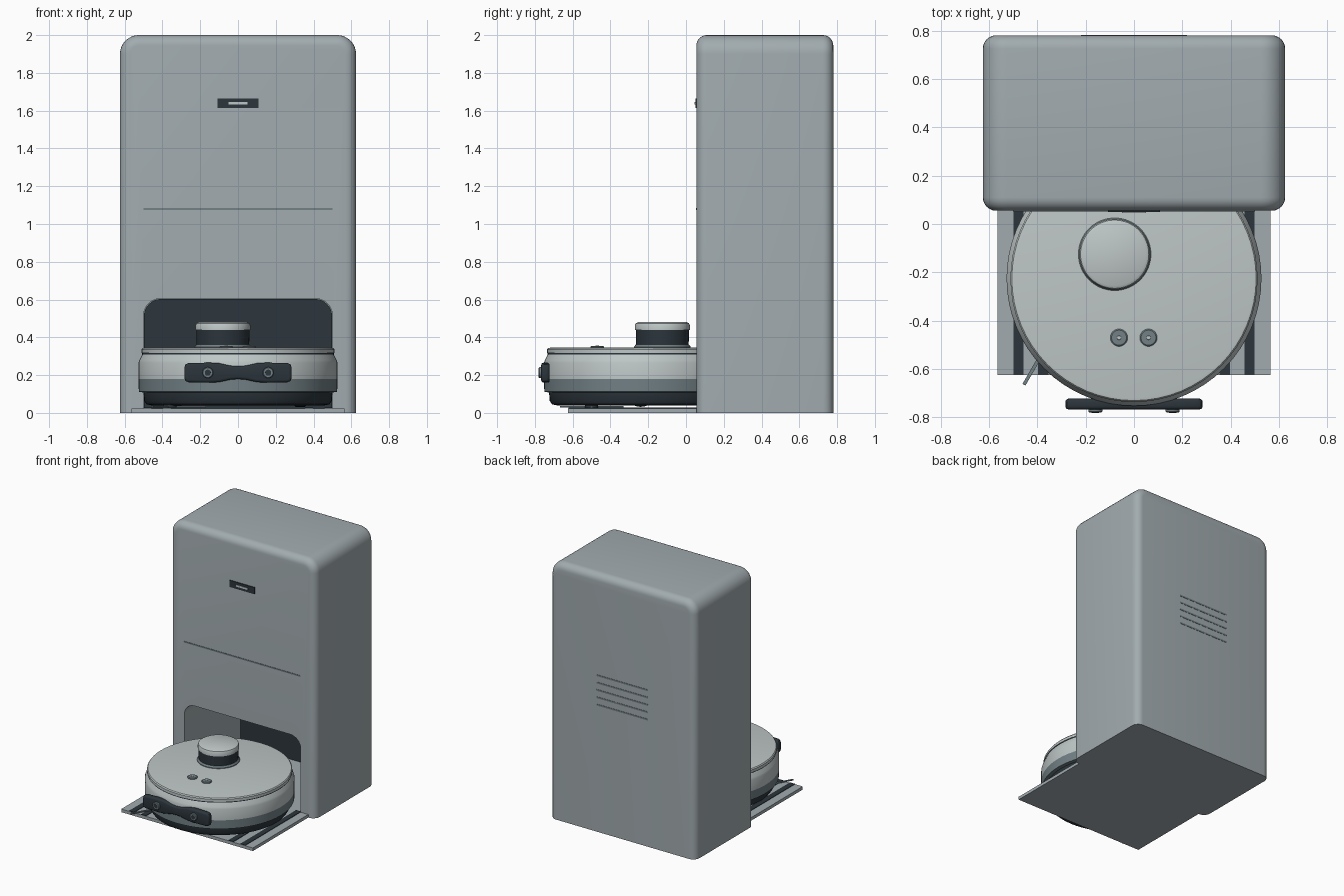
import bpy, bmesh
from math import pi, sin, cos, radians
from mathutils import Matrix, Vector

if "Cube" in bpy.data.objects:
    bpy.data.objects.remove(bpy.data.objects["Cube"])


def material(name, rgb):
    m = bpy.data.materials.new(name)
    m.diffuse_color = (*rgb, 1)
    m.use_nodes = True
    m.node_tree.nodes["Principled BSDF"].inputs["Base Color"].default_value = m.diffuse_color
    return m


BODY = material("body_grey", (0.36, 0.41, 0.43))
LIGHT = material("light_grey", (0.52, 0.57, 0.57))
MID = material("mid_grey", (0.17, 0.22, 0.24))
DARK = material("dark_trim", (0.025, 0.036, 0.045))


def finish(name, bm, mat, smooth=True):
    bmesh.ops.recalc_face_normals(bm, faces=bm.faces[:])
    me = bpy.data.meshes.new(name)
    bm.to_mesh(me)
    bm.free()
    ob = bpy.data.objects.new(name, me)
    bpy.context.collection.objects.link(ob)
    me.materials.append(mat)
    if smooth:
        smooth_object(ob)
    return ob


def smooth_object(ob):
    bpy.ops.object.select_all(action='DESELECT')
    ob.select_set(True)
    bpy.context.view_layer.objects.active = ob
    bpy.ops.object.shade_smooth_by_angle(angle=radians(35))


def box(name, x, y, z, mat, turn=0, pivot=(0, 0, 0)):
    """Box from (min, max) ranges, optionally turned about a vertical pivot."""
    bm = bmesh.new()
    bmesh.ops.create_cube(bm, size=1)
    for v in bm.verts:
        v.co = Vector([a + (b - a) * (c + 0.5) for (a, b), c in zip((x, y, z), v.co)])
    if turn:
        bmesh.ops.rotate(bm, verts=bm.verts[:], cent=pivot, matrix=Matrix.Rotation(turn, 3, 'Z'))
    return finish(name, bm, mat, False)


def prism(name, outline, y0, y1, mat, bevel=0, segs=5, open_base=False, smooth=True):
    """XZ outline extruded along y, with rounded front and back rims."""
    bm = bmesh.new()
    face = bm.faces.new([bm.verts.new((x, y0, z)) for x, z in outline])
    ext = bmesh.ops.extrude_face_region(bm, geom=[face])
    for v in ext["geom"]:
        if isinstance(v, bmesh.types.BMVert):
            v.co.y = y1
    if bevel:
        base = min(z for _, z in outline)
        rims = [e for e in bm.edges if abs(e.verts[0].co.y - e.verts[1].co.y) < 1e-6
                and not (open_base and all(abs(v.co.z - base) < 1e-6 for v in e.verts))]
        bmesh.ops.bevel(bm, geom=rims, offset=bevel, segments=segs, profile=0.5, affect='EDGES')
    return finish(name, bm, mat, smooth)


def arch(hw, z0, z1, r, n=8):
    """Rectangle outline with rounded top corners."""
    right = [(hw - r + r * cos(a), z1 - r + r * sin(a)) for a in (pi / 2 * i / n for i in range(n + 1))]
    return [(hw, z0)] + right + [(-x, z) for x, z in reversed(right)] + [(-hw, z0)]


def lathe(name, profile, loc, mat, axis='Z', segs=64):
    """Closed solid of revolution from (radius, height) points."""
    bm = bmesh.new()
    rings = [[bm.verts.new((r * cos(2 * pi * i / segs), r * sin(2 * pi * i / segs), h))
              for i in range(segs)] for r, h in profile]
    for a, b in zip(rings, rings[1:]):
        for i in range(segs):
            j = (i + 1) % segs
            bm.faces.new((a[i], a[j], b[j], b[i]))
    bm.faces.new(rings[0])
    bm.faces.new(rings[-1])
    turn = {'Z': Matrix(), 'X': Matrix.Rotation(pi / 2, 4, 'Y'), 'Y': Matrix.Rotation(pi / 2, 4, 'X')}[axis]
    bmesh.ops.transform(bm, matrix=Matrix.Translation(loc) @ turn, verts=bm.verts[:])
    return finish(name, bm, mat)


# Dock tower with a docking alcove cut into its front
tower = prism("dock_tower", arch(0.625, 0, 2, 0.1), 0.055, 0.78, BODY, 0.055, 6, open_base=True)
cutter = prism("alcove_cutter", arch(0.5, 0.02, 0.605, 0.09), -0.1, 0.75, BODY)
mod = tower.modifiers.new("alcove", 'BOOLEAN')
mod.object, mod.operation, mod.solver = cutter, 'DIFFERENCE', 'EXACT'
bpy.context.view_layer.objects.active = tower
bpy.ops.object.modifier_apply(modifier=mod.name)
bpy.data.objects.remove(cutter)
smooth_object(tower)
prism("alcove_back_panel", arch(0.498, 0.021, 0.603, 0.09), 0.742, 0.752, DARK)

# Front display, lid seam and rear vents
box("display_panel", (-0.108, 0.108), (0.049, 0.06), (1.613, 1.665), DARK)
box("display_light", (-0.05, 0.05), (0.046, 0.052), (1.632, 1.646), LIGHT)
box("lid_seam", (-0.5, 0.5), (0.052, 0.06), (1.075, 1.085), MID)
for i in range(5):
    z = 1.1 + (i - 2) * 0.057
    box("rear_vent", (-0.22, 0.22), (0.775, 0.782), (z - 0.006, z + 0.006), MID)

# Ramp plate with dark tracks
box("ramp_plate", (-0.565, 0.565), (-0.625, 0.06), (0, 0.024), BODY)
for s in (-1, 1):
    for cx in (0.478, 0.375):
        box("ramp_track", (s * cx - 0.021, s * cx + 0.021), (-0.623, 0.06), (0.02, 0.028), DARK)

# Robot body, stacked bands of revolution
C = (0, -0.225, 0)
lathe("robot_base", [(0.46, 0.04), (0.485, 0.046), (0.497, 0.065), (0.5, 0.112)], C, DARK)
lathe("robot_lower_band", [(0.5, 0.108), (0.525, 0.112), (0.527, 0.18)], C, MID)
lathe("robot_upper_band", [(0.527, 0.18), (0.527, 0.265), (0.522, 0.28), (0.508, 0.308)], C, LIGHT)
lathe("robot_groove", [(0.508, 0.305), (0.508, 0.318)], C, DARK)
lathe("robot_top", [(0.511, 0.316), (0.511, 0.335), (0.505, 0.343), (0.495, 0.345)], C, LIGHT)

# Sensor turret
T = (-0.08, -0.125, 0)
lathe("turret_flange", [(0.15, 0.34), (0.15, 0.35), (0.141, 0.362)], T, MID)
lathe("turret_window", [(0.139, 0.355), (0.141, 0.44)], T, DARK)
lathe("turret_cap", [(0.146, 0.438), (0.146, 0.462), (0.141, 0.474), (0.13, 0.48)], T, LIGHT)

# Top buttons
for x in (-0.062, 0.06):
    lathe("button", [(0.036, 0.34), (0.036, 0.35), (0.031, 0.354)], (x, -0.47, 0), MID, segs=32)
    lathe("button_dot", [(0.01, 0.35), (0.008, 0.357)], (x, -0.47, 0), LIGHT, segs=16)

# Front sensor bar, pinched in the middle, with two lenses
half = [(0, 0.034), (0.04, 0.037), (0.1, 0.05), (0.15, 0.053), (0.262, 0.051), (0.278, 0.044), (0.284, 0.028)]
upper = [(-x, z) for x, z in reversed(half[1:])] + half
outline = [(x, 0.213 + z) for x, z in upper] + [(x, 0.213 - z) for x, z in reversed(upper)]
prism("sensor_bar", outline, -0.767, -0.722, DARK, 0.014, 3)
for x in (-0.16, 0.16):
    lathe("lens_ring", [(0.029, -0.01), (0.029, 0.01), (0.025, 0.014)], (x, -0.766, 0.213), MID, 'Y', 32)
    lathe("lens_glass", [(0.018, 0), (0.016, 0.0145)], (x, -0.766, 0.213), DARK, 'Y', 24)

# Drive wheels and three-armed side brush
for s in (-1, 1):
    lathe("drive_wheel", [(0.08, -0.035), (0.09, -0.025), (0.09, 0.025), (0.08, 0.035)],
          (s * 0.33, -0.24, 0.122), DARK, 'X', 32)
B = (-0.36, -0.5, 0.03)
lathe("brush_hub", [(0.035, 0.028), (0.035, 0.045)], (B[0], B[1], 0), DARK, segs=24)
for k in range(3):
    box("brush_arm", (B[0], B[0] + 0.19), (B[1] - 0.007, B[1] + 0.007), (0.029, 0.036), MID,
        radians(240 + 120 * k), B)
